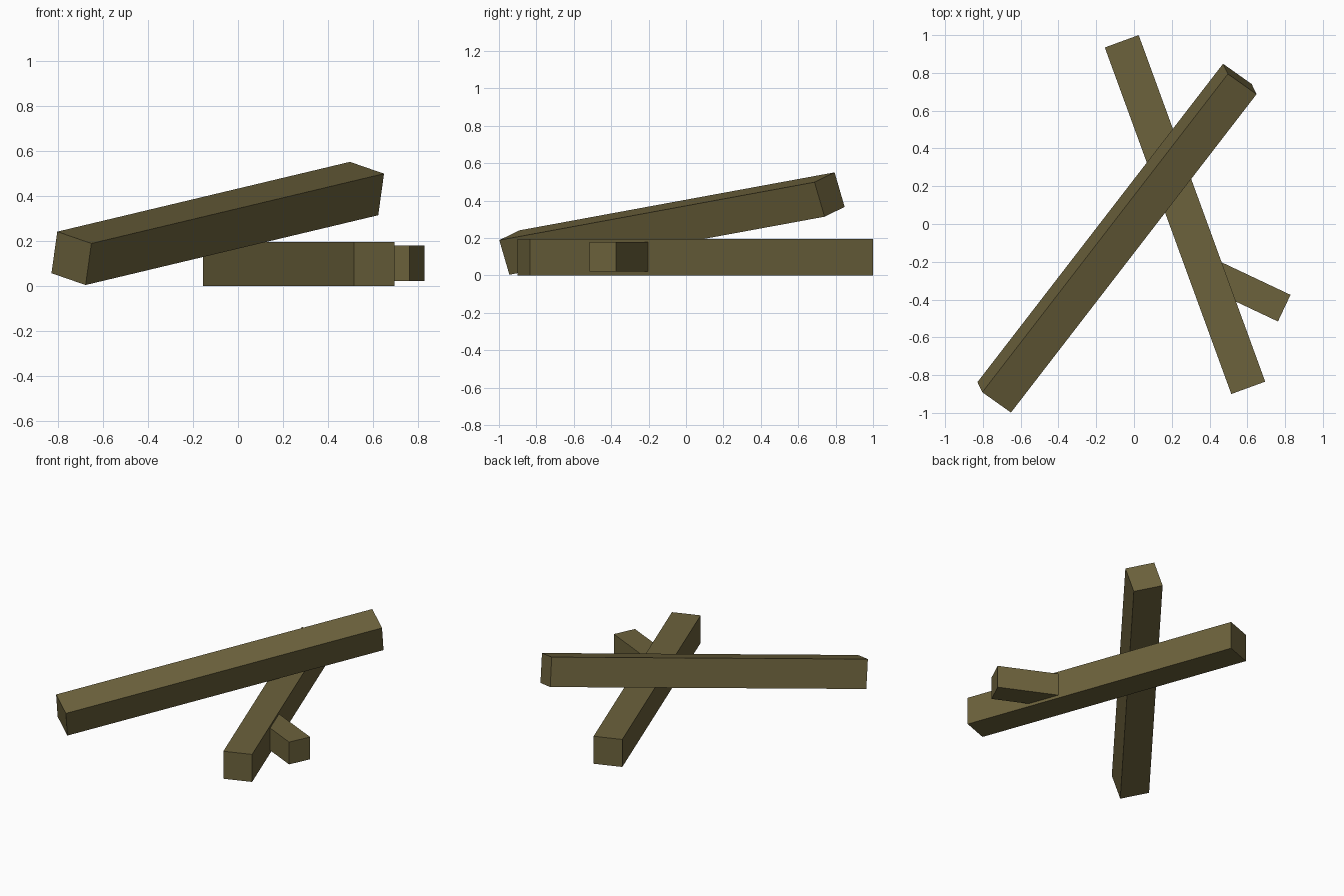
import bpy, bmesh
from mathutils import Matrix, Vector

if "Cube" in bpy.data.objects:
    bpy.data.objects.remove(bpy.data.objects["Cube"])

wood = bpy.data.materials.new("olive_brown_wood")
wood.diffuse_color = (0.150, 0.122, 0.045, 1.0)
wood.use_nodes = True
wood.node_tree.nodes["Principled BSDF"].inputs["Base Color"].default_value = wood.diffuse_color


def beam(name, centre, along, up, size):
    """Square timber: size = (length, width, height), length runs along 'along'."""
    x = Vector(along).normalized()
    y = Vector(up).cross(x).normalized()
    z = x.cross(y)
    frame = Matrix((x, y, z)).transposed().to_4x4()
    mesh = bpy.data.meshes.new(name)
    bm = bmesh.new()
    bmesh.ops.create_cube(bm, size=1.0, matrix=Matrix.Diagonal((*size, 1.0)))
    bm.to_mesh(mesh)
    bm.free()
    mesh.materials.append(wood)
    obj = bpy.data.objects.new(name, mesh)
    obj.matrix_world = Matrix.Translation(centre) @ frame
    bpy.context.collection.objects.link(obj)
    return obj


# Beam lying flat on the ground
beam("ground_beam", (0.27, 0.05, 0.0975), (0.67, -1.835, 0), (0, 0, 1),
     (1.953, 0.191, 0.195))

# Short stub branching off the ground beam, its inner end buried
beam("side_stub", (0.61, -0.358, 0.10), (0.36, -0.17, 0), (0, 0, 1),
     (0.41, 0.156, 0.158))

# Long beam leaning across the ground beam, rolled slightly on its axis
beam("leaning_beam", (-0.09, -0.075, 0.2775), (1.30, 1.685, 0.31),
     (0.025, -0.055, 0.185), (2.151, 0.193, 0.194))
